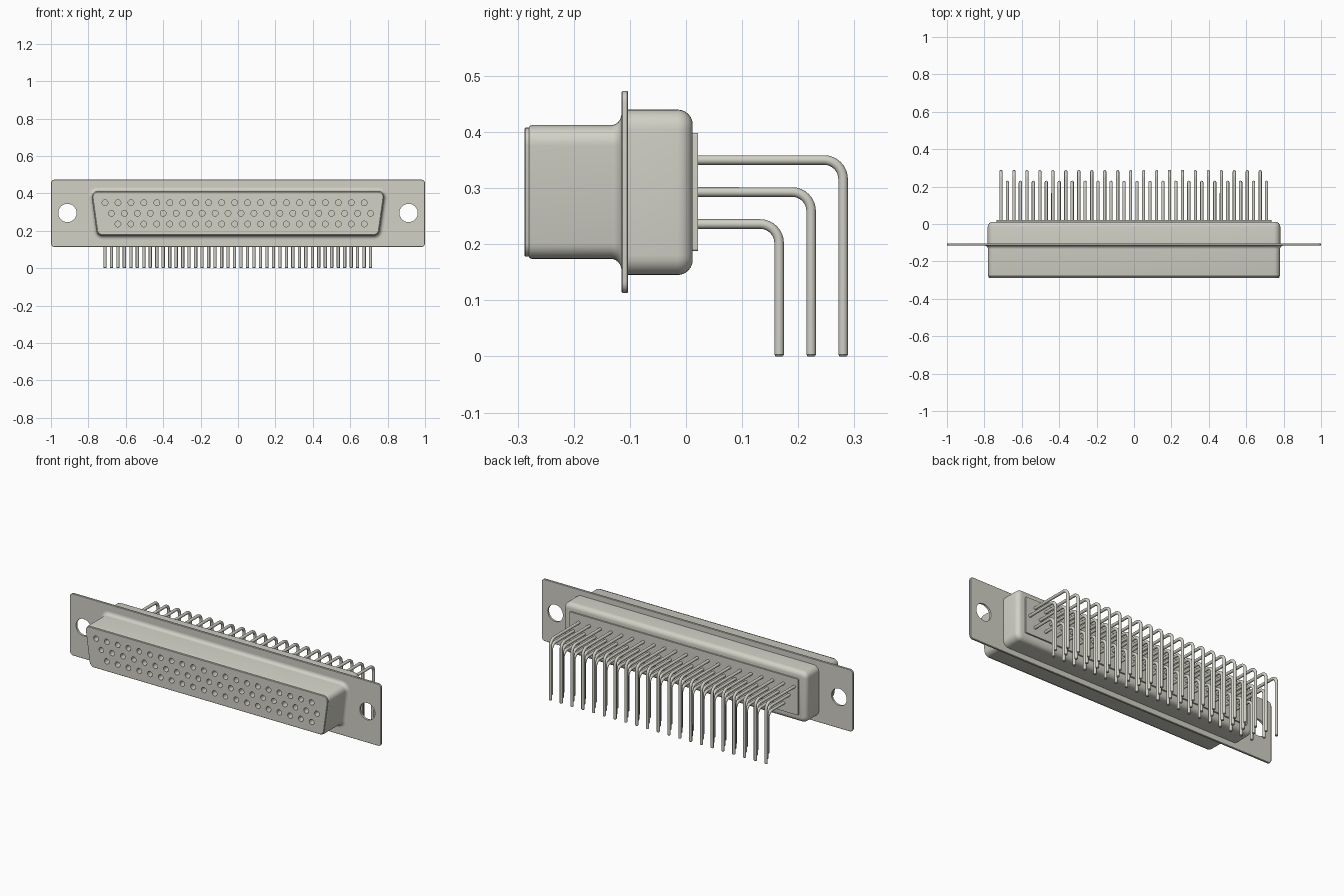
import bpy, bmesh, math
from mathutils import Vector, Matrix

cube = bpy.data.objects.get("Cube")
if cube:
    bpy.data.objects.remove(cube, do_unlink=True)

metal = bpy.data.materials.new("warm grey metal")
metal.use_nodes = True
COLOUR = (0.64, 0.635, 0.565, 1.0)
metal.diffuse_color = COLOUR
metal.node_tree.nodes["Principled BSDF"].inputs["Base Color"].default_value = COLOUR


def add_object(name, bm):
    bmesh.ops.recalc_face_normals(bm, faces=bm.faces)
    mesh = bpy.data.meshes.new(name)
    bm.to_mesh(mesh)
    bm.free()
    mesh.materials.append(metal)
    obj = bpy.data.objects.new(name, mesh)
    bpy.context.collection.objects.link(obj)
    return obj


def activate(obj):
    bpy.ops.object.select_all(action='DESELECT')
    obj.select_set(True)
    bpy.context.view_layer.objects.active = obj


def smooth(obj):
    activate(obj)
    bpy.ops.object.shade_smooth_by_angle(angle=math.radians(32))


def outline(top_half, bottom_half, z0, z1, r, grow, seg=6):
    """Rounded trapezoid in XZ, grown outward with fixed corner centres."""
    corners = [Vector(c) for c in ((-bottom_half, z0), (bottom_half, z0),
                                   (top_half, z1), (-top_half, z1))]
    pts = []
    for i, c in enumerate(corners):
        d1 = (c - corners[i - 1]).normalized()
        d2 = (corners[(i + 1) % 4] - c).normalized()
        n1, n2 = Vector((d1.y, -d1.x)), Vector((d2.y, -d2.x))
        centre = c - (n1 + n2) * (r / (1 + n1.dot(n2)))
        a1 = math.atan2(n1.y, n1.x)
        turn = math.acos(n1.dot(n2))
        for k in range(seg + 1):
            a = a1 + turn * k / seg
            pts.append(centre + Vector((math.cos(a), math.sin(a))) * (r + grow))
    return pts


def loft(name, shape, sections):
    """Skin the outline along y; sections are (y, growth) pairs."""
    bm = bmesh.new()
    rings = [[bm.verts.new((p.x, y, p.y)) for p in outline(*shape, grow)]
             for y, grow in sections]
    n = len(rings[0])
    for a, b in zip(rings, rings[1:]):
        for i in range(n):
            j = (i + 1) % n
            bm.faces.new((a[i], a[j], b[j], b[i]))
    bm.faces.new(rings[0])
    bm.faces.new(rings[-1])
    return add_object(name, bm)


def drill(obj, holes, y0, y1, radius, sides):
    """Cut round holes along y at the given (x, z) positions."""
    bm = bmesh.new()
    for x, z in holes:
        place = Matrix.Translation((x, (y0 + y1) / 2, z)) @ Matrix.Rotation(math.pi / 2, 4, 'X')
        bmesh.ops.create_cone(bm, cap_ends=True, segments=sides, radius1=radius,
                              radius2=radius, depth=y1 - y0, matrix=place)
    cutter = add_object("hole_cutter", bm)
    cutter.hide_render = True
    mod = obj.modifiers.new("holes", 'BOOLEAN')
    mod.operation, mod.solver, mod.object = 'DIFFERENCE', 'EXACT', cutter
    activate(obj)
    bpy.ops.object.modifier_apply(modifier=mod.name)
    bpy.data.objects.remove(cutter, do_unlink=True)


def fillet(y, grow, r, start, end, sy, sg, seg=6):
    """Quarter arc of (y, growth) pairs round a centre."""
    return [(y + sy * r * math.sin(a), grow + sg * r * math.cos(a))
            for a in (start + (end - start) * k / seg for k in range(seg + 1))]


# Contact rows: first x, count, height, y of the vertical leg
PITCH = 0.0693
ROWS = {"top": (-0.711, 21, 0.350, 0.280),
        "middle": (-0.677, 21, 0.293, 0.223),
        "bottom": (-0.642, 20, 0.236, 0.166)}
H = math.pi / 2

# Mounting flange with two screw holes
flange = loft("mounting_flange", (1.0, 1.0, 0.113, 0.473, 0.02),
              [(-0.115, -0.002), (-0.113, 0), (-0.105, 0), (-0.103, -0.002)])
drill(flange, [(-0.912, 0.295), (0.912, 0.295)], -0.2, 0.0, 0.049, 32)
smooth(flange)

# Front shell: rounded lip, straight wall, flare into the flange
D_SHAPE = (0.786, 0.753, 0.174, 0.412, 0.032)
front = (fillet(-0.275, -0.005, 0.005, H, 0, -1, 1, 3)
         + fillet(-0.135, 0.02, 0.02, 0, H, 1, -1))
smooth(loft("front_shell", D_SHAPE, front))

# Socket face with blind contact holes
face = loft("socket_face", D_SHAPE,
            [(-0.288, -0.006), (-0.286, -0.004), (-0.272, -0.004), (-0.16, -0.004)])
drill(face, [(x0 + i * PITCH, z) for x0, n, z, _ in ROWS.values() for i in range(n)],
      -0.32, -0.2, 0.0155, 16)
# Carry the holes through the front shell's closed end
drill(bpy.data.objects["front_shell"],
      [(x0 + i * PITCH, z) for x0, n, z, _ in ROWS.values() for i in range(n)],
      -0.32, -0.2, 0.0155, 16)
for part in (face, bpy.data.objects["front_shell"]):
    smooth(part)

# Rear shell with rounded back edges
smooth(loft("rear_shell", (0.782, 0.782, 0.145, 0.440, 0.035),
            [(-0.105, 0)] + fillet(-0.015, -0.027, 0.027, 0, H, 1, 1)))

# Raised rear panel
smooth(loft("rear_panel", (0.735, 0.735, 0.188, 0.398, 0.004),
            [(0.0, 0), (0.021, 0)]))

# Right-angle pins, one object for each row
BEND = 0.034
for row, (x0, count, z, leg_y) in ROWS.items():
    curve = bpy.data.curves.new(row + "_row_pins", 'CURVE')
    curve.dimensions = '3D'
    curve.bevel_depth = 0.0085
    curve.bevel_resolution = 4
    curve.use_fill_caps = True
    path = [(0.005, z, 1)]
    for k in range(9):
        a = H * k / 8
        path.append((leg_y - BEND + BEND * math.sin(a), z - BEND + BEND * math.cos(a), 1))
    path += [(leg_y, 0.003, 1), (leg_y, 0.0, 0.7)]
    for i in range(count):
        spline = curve.splines.new('POLY')
        spline.points.add(len(path) - 1)
        for point, (py, pz, radius) in zip(spline.points, path):
            point.co = (x0 + i * PITCH, py, pz, 1)
            point.radius = radius
    pins = bpy.data.objects.new(row + "_row_pins", curve)
    bpy.context.collection.objects.link(pins)
    curve.materials.append(metal)
    activate(pins)
    bpy.ops.object.convert(target='MESH')
    smooth(bpy.context.view_layer.objects.active)
